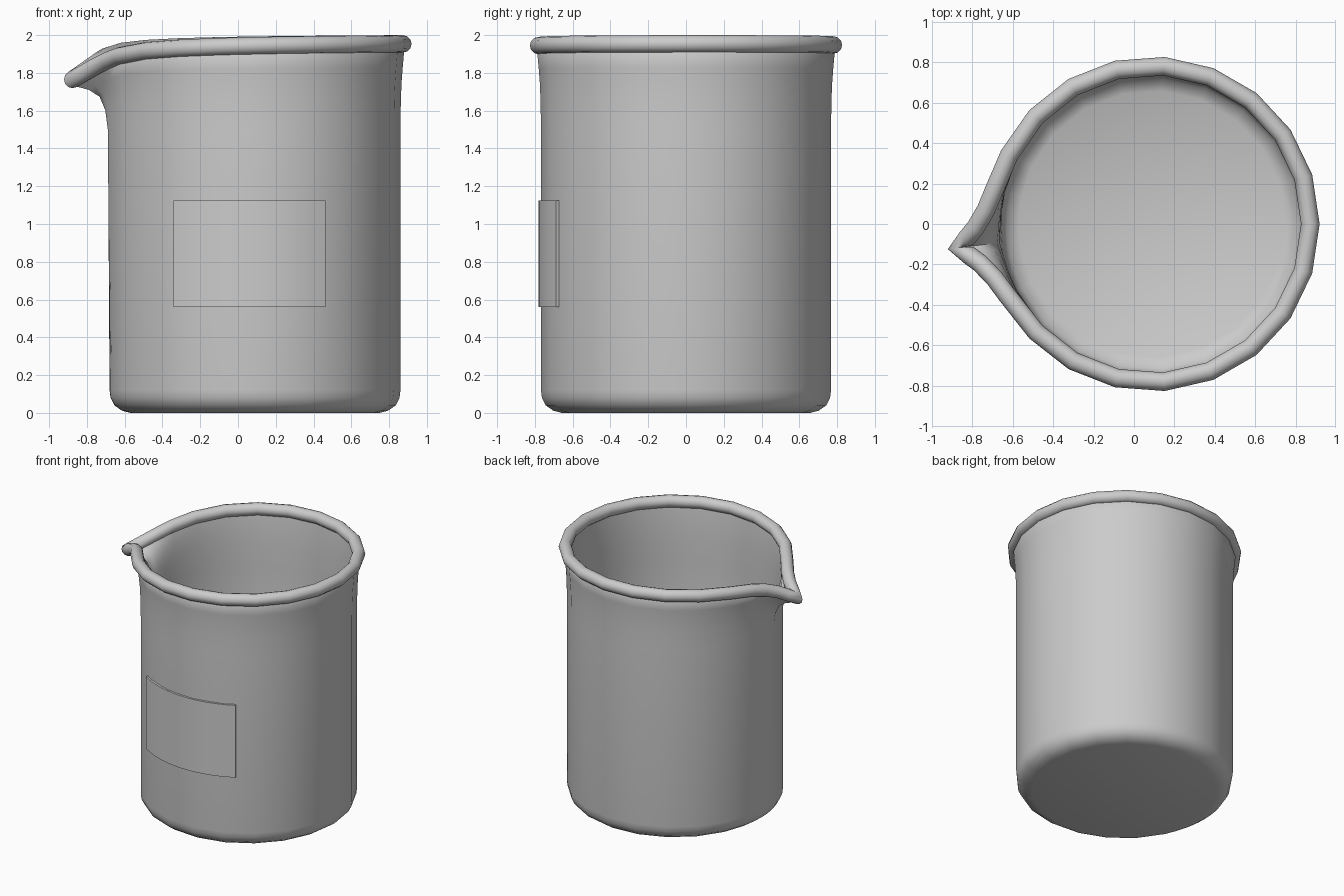
import bpy, bmesh
from math import radians, cos, sin, exp, pi
from mathutils import Vector

if "Cube" in bpy.data.objects:
    bpy.data.objects.remove(bpy.data.objects["Cube"])

CX = 0.09       # axis of the cup in x
SPOUT = 187.0   # direction of the spout in degrees
SIDES = 21

# ring directions: a regular 21-gon, refined around the spout
angles = [k * 360 / SIDES for k in range(SIDES)]
angles = [a for a in angles if abs(a - SPOUT) > 20]
angles += [SPOUT + d for d in (-19, -12, -6, -2.5, 0, 2.5, 6, 12, 19)]
angles.sort()


def away(a):
    return abs((a - SPOUT + 180) % 360 - 180)


def bump(a):    # how far the spout pulls the wall outwards
    return 0.19 * exp(-away(a) / 8)


def drop(a):    # how far the lip dips towards the spout
    return 0.10 * exp(-away(a) / 8) + 0.09 * exp(-away(a) / 40)


def polar(r, a, z):
    return Vector((CX + r * cos(radians(a)), r * sin(radians(a)), z))


def build(name, rings, closed_profile, closed_path=True, caps=False):
    """Skin a list of rings; rings[i] is one cross-section."""
    bm = bmesh.new()
    rows = [[bm.verts.new(p) for p in ring] for ring in rings]
    n, m = len(rows), len(rows[0])
    for i in range(n if closed_path else n - 1):
        a, b = rows[i], rows[(i + 1) % n]
        for j in range(m if closed_profile else m - 1):
            k = (j + 1) % m
            bm.faces.new((a[j], b[j], b[k], a[k]))
    if caps == "path":
        bm.faces.new(rows[0])
        bm.faces.new(rows[-1])
    elif caps == "profile":
        bm.faces.new([r[0] for r in rows])
        bm.faces.new([r[-1] for r in rows])
    bmesh.ops.recalc_face_normals(bm, faces=bm.faces)
    mesh = bpy.data.meshes.new(name)
    bm.to_mesh(mesh)
    bm.free()
    ob = bpy.data.objects.new(name, mesh)
    bpy.context.collection.objects.link(ob)
    bpy.ops.object.select_all(action='DESELECT')
    ob.select_set(True)
    bpy.context.view_layer.objects.active = ob
    bpy.ops.object.shade_smooth_by_angle(angle=radians(50))
    return ob


# cup wall: radius, height, spout bulge weight, lip dip weight
profile = [
    (0.66, 0, 0, 0), (0.705, 0.012, 0, 0), (0.745, 0.04, 0, 0),
    (0.765, 0.08, 0, 0), (0.77, 0.12, 0, 0), (0.77, 1.50, 0.08, 0),
    (0.772, 1.65, 0.14, 0.25), (0.776, 1.75, 0.28, 0.4),
    (0.782, 1.83, 0.55, 0.63), (0.79, 1.92, 0.9, 1),
    (0.765, 1.95, 0.9, 1), (0.757, 1.87, 0.55, 0.63),
    (0.751, 1.78, 0.28, 0.4), (0.747, 1.67, 0.14, 0.25),
    (0.745, 1.50, 0.08, 0), (0.745, 0.12, 0, 0), (0.72, 0.06, 0, 0),
    (0.66, 0.03, 0, 0)]
build("cup_body",
      [[polar(r + wb * bump(a), a, z - wd * drop(a)) for r, z, wb, wd in profile]
       for a in angles], closed_profile=False, caps="profile")

# rolled rim: round section swept along the lip
path = [polar(0.783 + bump(a), a, 1.955 - drop(a)) for a in angles]
rim = []
for i, p in enumerate(path):
    tangent = (path[(i + 1) % len(path)] - path[i - 1]).normalized()
    out = tangent.cross(Vector((0, 0, 1))).normalized()
    up = out.cross(tangent)
    rim.append([p + 0.046 * (out * cos(t) + up * sin(t))
                for t in (j * 2 * pi / 12 for j in range(12))])
build("rolled_rim", rim, closed_profile=True)

# curved label on the front
label = []
for i in range(13):
    a = -123.5 + i * (123.5 - 61.6) / 12
    label.append([polar(r, a, z) for r, z in
                  ((0.765, 0.56), (0.782, 0.56), (0.782, 1.125), (0.765, 1.125))])
build("front_label", label, closed_profile=True, closed_path=False, caps="path")
